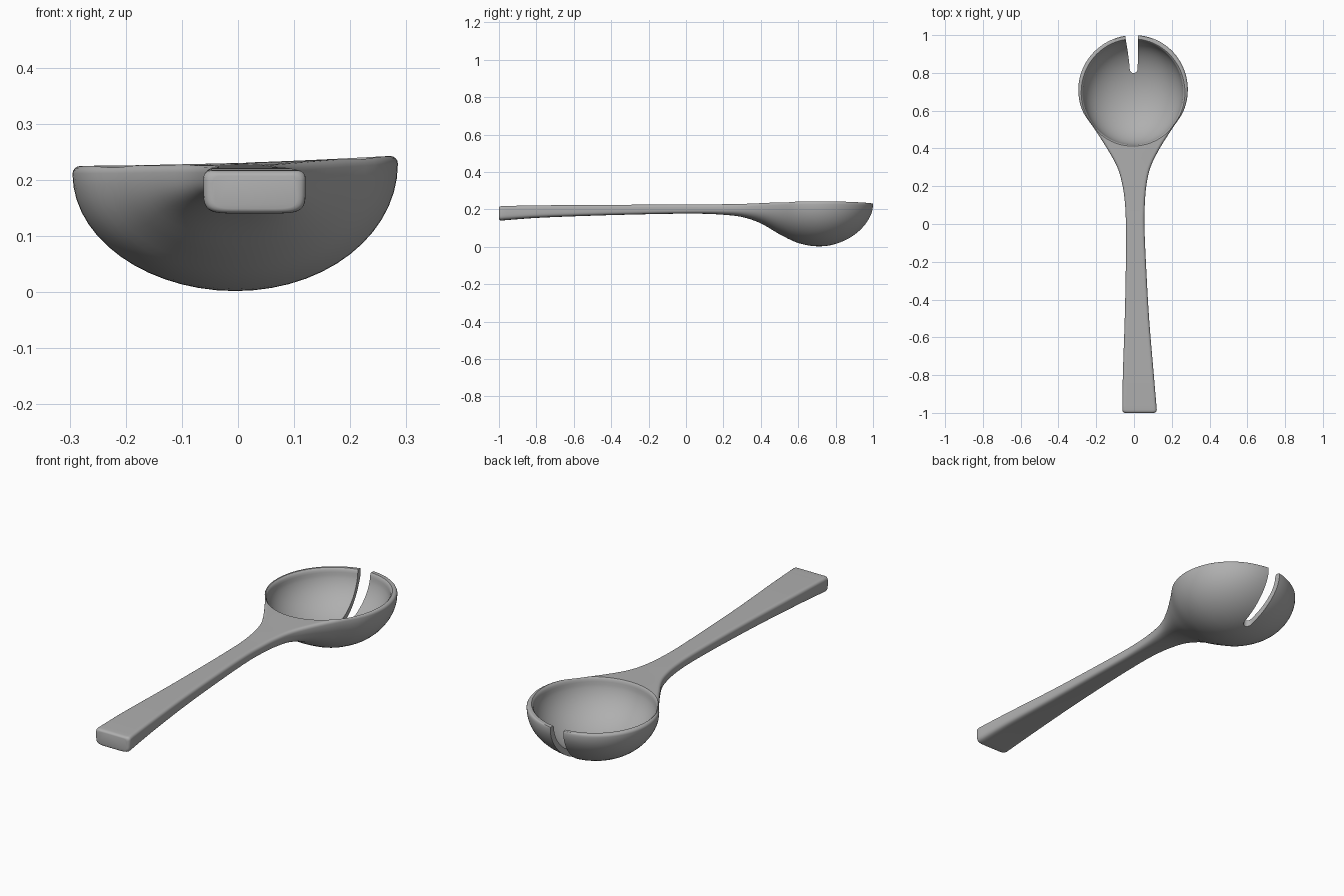
import bpy, bmesh, math

cube = bpy.data.objects.get("Cube")
if cube:
    bpy.data.objects.remove(cube, do_unlink=True)

grey = bpy.data.materials.new("plain grey")
grey.use_nodes = True
grey.diffuse_color = (0.43, 0.43, 0.43, 1)
grey.node_tree.nodes["Principled BSDF"].inputs["Base Color"].default_value = (0.43, 0.43, 0.43, 1)

BOWL_Y, BOWL_R, RIM_Z = 0.71, 0.29, 0.234

# Stations along the handle: y, left edge x, right edge x, top z, bottom z, squareness
STATIONS = [
    (-1.00, -0.062, 0.122, 0.217, 0.139, 6.0),
    (-0.80, -0.059, 0.105, 0.221, 0.154, 6.0),
    (-0.50, -0.049, 0.080, 0.223, 0.166, 5.5),
    (-0.20, -0.043, 0.063, 0.225, 0.174, 5.0),
    (0.00, -0.043, 0.055, 0.226, 0.177, 4.5),
    (0.10, -0.047, 0.057, 0.226, 0.176, 4.0),
    (0.20, -0.060, 0.065, 0.227, 0.171, 3.5),
    (0.30, -0.088, 0.087, 0.228, 0.159, 3.0),
    (0.40, -0.143, 0.136, 0.230, 0.125, 2.5),
    (0.50, -0.207, 0.199, 0.232, 0.067, 2.1),
    (0.60, -0.273, 0.263, 0.234, 0.020, 2.0),
    (0.71, -0.295, 0.285, 0.234, 0.002, 2.0),
    (0.82, -0.274, 0.264, 0.234, 0.022, 2.0),
]


def station(y):
    """Smoothly interpolated station values at y."""
    if y > BOWL_Y:                                   # round end of the bowl
        k = max(0.0, 1 - ((y - BOWL_Y) / BOWL_R) ** 2)
        hw = BOWL_R * k ** 0.5
        return -hw - 0.005 * k, hw - 0.005 * k, RIM_Z - 0.004 * (1 - k), 0.215 - 0.213 * k ** 0.6, 2.0
    i = max(j for j in range(len(STATIONS) - 1) if STATIONS[j][0] <= y + 1e-9)
    a, b = STATIONS[i], STATIONS[i + 1]
    p, q = STATIONS[max(i - 1, 0)], STATIONS[min(i + 2, len(STATIONS) - 1)]
    h = b[0] - a[0]
    t = (y - a[0]) / h
    out = []
    for c in range(1, 6):
        ma = (b[c] - p[c]) / (b[0] - p[0]) * h
        mb = (q[c] - a[c]) / (q[0] - a[0]) * h
        out.append((2*t**3 - 3*t**2 + 1) * a[c] + (t**3 - 2*t**2 + t) * ma
                   + (3*t**2 - 2*t**3) * b[c] + (t**3 - t**2) * mb)
    return tuple(out)


def tilt(y):
    """Sideways slope of the rim."""
    s = min(1, max(0, (y - 0.1) / 0.45))
    return 0.032 * s * s * (3 - 2 * s)


def section(y):
    """Closed cross-section: flat top, rounded shoulders, curved underside."""
    left, right, top, bottom, e = station(y)
    rr = 0.016                                       # rounding of the handle end
    if y < -1 + rr:
        s = rr - math.sqrt(max(0, rr**2 - (rr - (y + 1))**2))
        left, right, top, bottom = left + s, right - s, top - 0.6 * s, bottom + 0.6 * s
    cx, hw = (left + right) / 2, (right - left) / 2
    r = min(0.014, 0.3 * hw, 0.4 * (top - bottom))
    half = [(hw * 0.5, top), (hw - r * 1.6, top)]
    for i in range(5):
        a = math.pi / 2 * (1 - i / 4)
        half.append((hw - r + r * math.cos(a), top - r + r * math.sin(a)))
    depth = top - r - bottom
    for i in range(1, 14):
        a = math.pi / 2 * i / 14
        half.append((hw * math.cos(a) ** (2 / e), top - r - depth * math.sin(a) ** (2 / e)))
    loop = half + [(0, bottom)] + [(-x, z) for x, z in reversed(half)]
    k = tilt(y)
    return [(cx + x, y, z + k * (cx + x) * (z - bottom) / (top - bottom)) for x, z in loop]


def loft(name, rings):
    """Skin closed rings into a capped solid."""
    bm = bmesh.new()
    rows = [[bm.verts.new(p) for p in ring] for ring in rings]
    n = len(rows[0])
    for a, b in zip(rows, rows[1:]):
        for i in range(n):
            bm.faces.new((a[i], a[(i + 1) % n], b[(i + 1) % n], b[i]))
    bm.faces.new(rows[0])
    bm.faces.new(rows[-1])
    bmesh.ops.recalc_face_normals(bm, faces=bm.faces)
    mesh = bpy.data.meshes.new(name)
    bm.to_mesh(mesh)
    bm.free()
    mesh.materials.append(grey)
    obj = bpy.data.objects.new(name, mesh)
    bpy.context.collection.objects.link(obj)
    return obj


# Spoon body: handle and solid bowl in one loft
ys = [-1, -0.9985, -0.995, -0.990, -0.984]
ys += [-0.984 + (BOWL_Y + 0.984) * i / 70 for i in range(1, 71)]
ys += [BOWL_Y + BOWL_R * math.sin(math.pi / 2 * i / 28) for i in range(1, 28)] + [0.99995]
spoon = loft("slotted_spoon", [section(y) for y in ys])

# Bowl hollow: lower half-ellipsoid with a flared lip, tilted with the rim
profile = [(math.sin(a), RIM_Z - 0.203 * math.cos(a))
           for a in (math.radians(2 + 78 * i / 20) for i in range(21))]
profile += [(0.990, 0.212), (0.998, 0.222), (1.012, 0.229), (1.035, 0.2345), (1.07, 0.25)]
rings = []
for rad, z in profile:
    ring = []
    for i in range(72):
        a = 2 * math.pi * i / 72
        x, y = -0.005 + 0.266 * rad * math.cos(a), 0.696 + 0.279 * rad * math.sin(a)
        ring.append((x, y, z + 0.032 * x * z / RIM_Z))
    rings.append(ring)
hollow = loft("bowl_hollow_cutter", rings)

# Slot through the tip of the bowl, with a rounded inner end
outline = [(-0.048, 1.03), (-0.044, 0.98), (-0.034, 0.92), (-0.026, 0.86)]
outline += [(-0.002 - 0.021 * math.cos(a), 0.823 - 0.024 * math.sin(a))
            for a in (math.pi * i / 10 for i in range(11))]
outline += [(0.021, 0.88), (0.022, 0.94), (0.022, 1.03)]
slot = loft("slot_cutter", [[(x, y, z) for x, y in outline] for z in (-0.1, 0.4)])

# Carve, then drop the cutters
bpy.ops.object.select_all(action='DESELECT')
bpy.context.view_layer.objects.active = spoon
spoon.select_set(True)
for cutter in (hollow, slot):
    cutter.hide_render = True
    mod = spoon.modifiers.new(cutter.name, 'BOOLEAN')
    mod.operation, mod.solver, mod.object = 'DIFFERENCE', 'EXACT', cutter
    bpy.ops.object.modifier_apply(modifier=mod.name)
    bpy.data.objects.remove(cutter, do_unlink=True)

bpy.ops.object.shade_smooth_by_angle(angle=math.radians(40))
